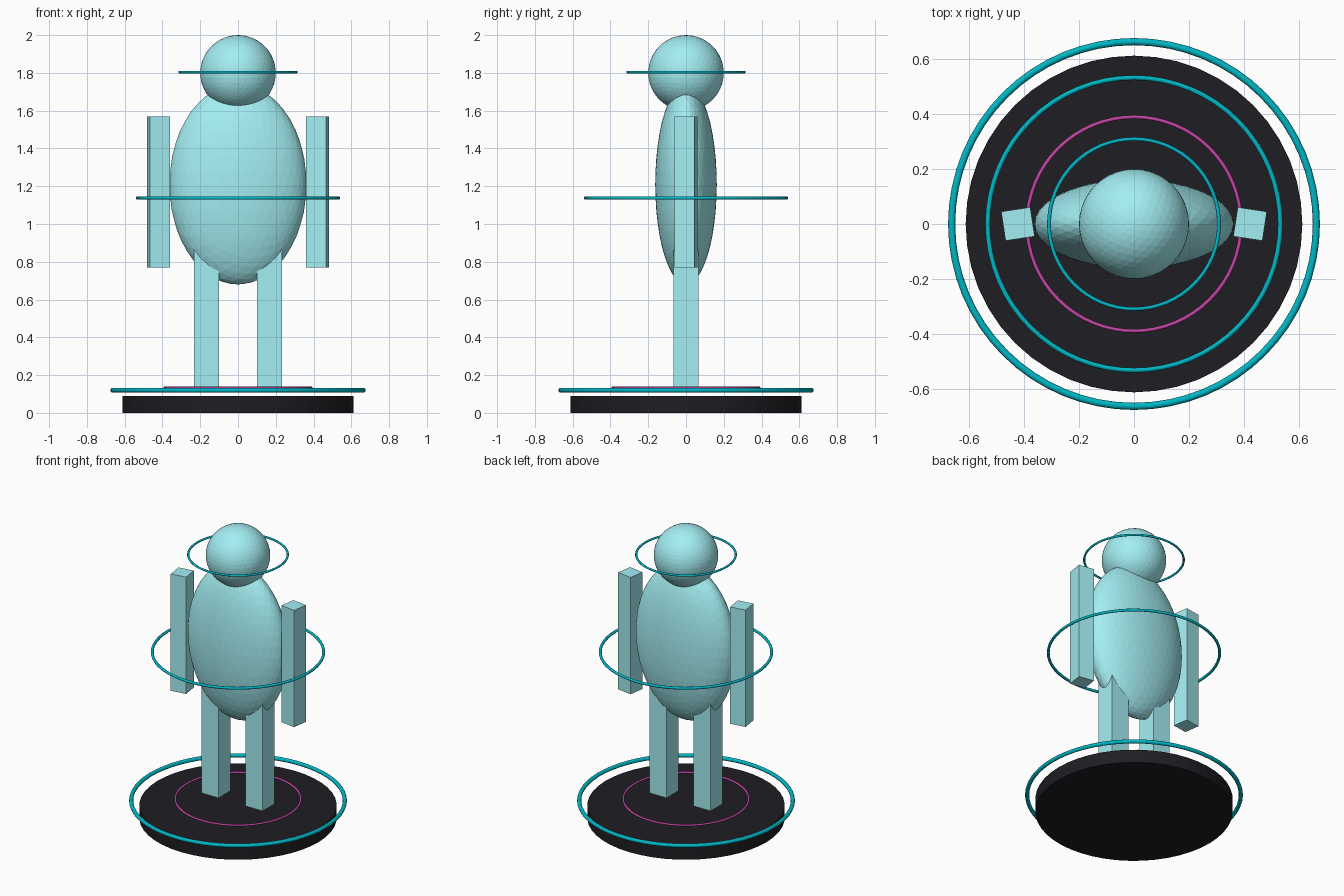
import bpy
from math import radians

if "Cube" in bpy.data.objects:
    bpy.data.objects.remove(bpy.data.objects["Cube"])


def material(name, rgb):
    m = bpy.data.materials.new(name)
    m.diffuse_color = (*rgb, 1)
    m.use_nodes = True
    m.node_tree.nodes["Principled BSDF"].inputs["Base Color"].default_value = m.diffuse_color
    return m


PALE = material("pale_cyan", (0.37, 0.86, 0.90))
TEAL = material("teal", (0.0, 0.47, 0.56))
PINK = material("magenta", (0.55, 0.06, 0.38))
DARK = material("near_black", (0.013, 0.013, 0.017))


def finish(name, mat, scale=(1, 1, 1)):
    o = bpy.context.object
    o.name = name
    o.scale = scale
    o.data.materials.append(mat)
    bpy.ops.object.transform_apply(location=False, rotation=False, scale=True)
    return o


def ball(name, z, radii):
    bpy.ops.mesh.primitive_ico_sphere_add(subdivisions=4, radius=1, location=(0, 0, z))
    finish(name, PALE, radii)


def limb(name, x, z0, z1, width, turn=0):
    bpy.ops.mesh.primitive_cube_add(size=1, location=(x, 0, (z0 + z1) / 2),
                                    rotation=(0, 0, turn))
    finish(name, PALE, (width, width, z1 - z0))


def ring(name, z, major, minor, mat):
    bpy.ops.mesh.primitive_torus_add(major_segments=64, minor_segments=10,
                                     major_radius=major, minor_radius=minor,
                                     location=(0, 0, z))
    finish(name, mat)
    bpy.ops.object.shade_smooth_by_angle(angle=radians(40))


# Round plinth
bpy.ops.mesh.primitive_cylinder_add(vertices=48, radius=0.612, depth=0.09,
                                    location=(0, 0, 0.045))
finish("base_disc", DARK)

# Torso and head
ball("torso", 1.21, (0.363, 0.163, 0.53))
ball("head", 1.80, (0.2, 0.2, 0.2))

# Mirrored arms and legs
for side, s in (("left", -1), ("right", 1)):
    limb(side + "_arm", s * 0.422, 0.77, 1.57, 0.107, -s * 0.15)
    limb(side + "_leg", s * 0.167, 0.135, 0.93, 0.131)

# Floating rings
ring("base_ring", 0.12, 0.663, 0.013, TEAL)
ring("floor_ring", 0.132, 0.389, 0.007, PINK)
ring("waist_ring", 1.137, 0.532, 0.009, TEAL)
ring("head_ring", 1.804, 0.309, 0.007, TEAL)
